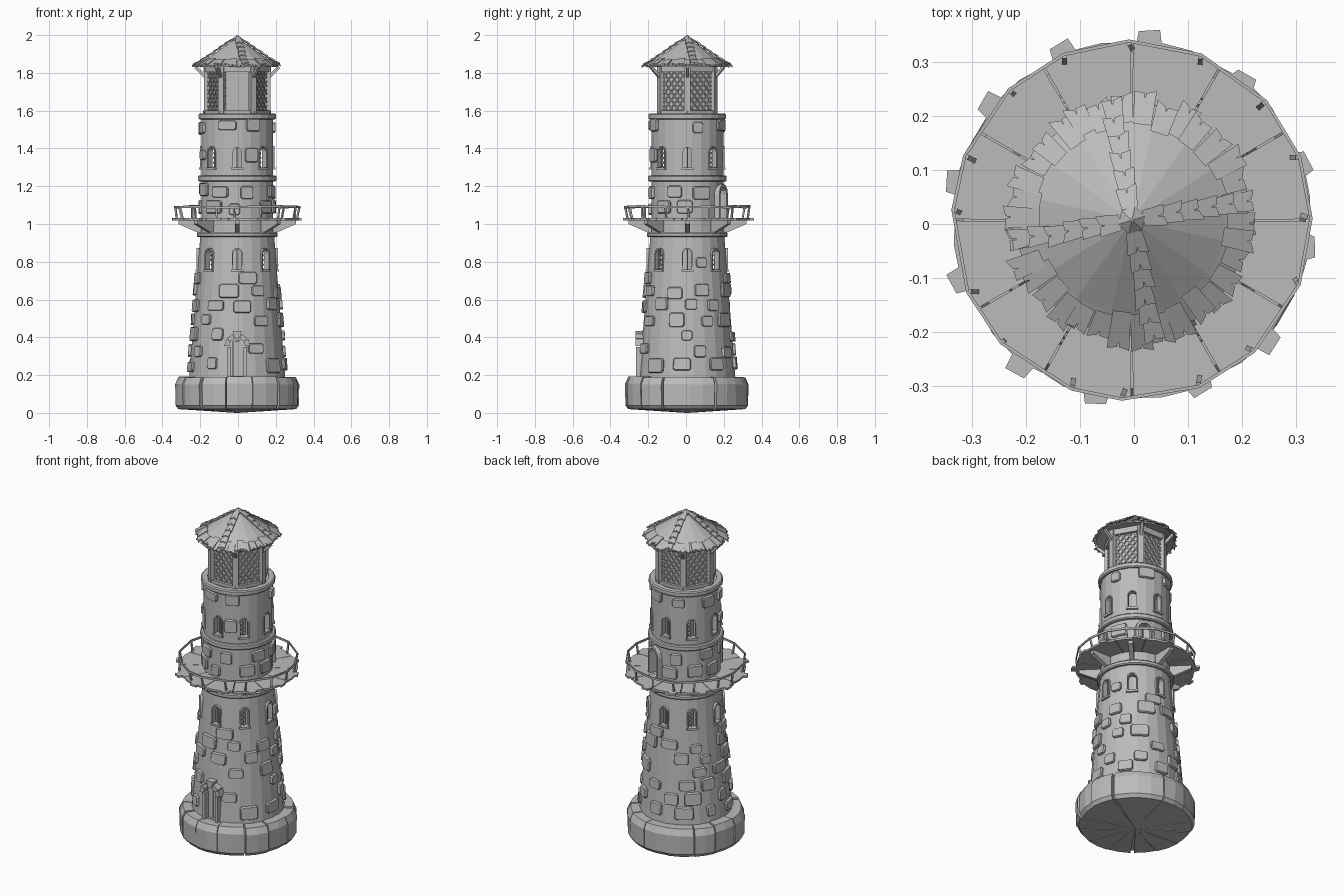
import bpy, bmesh, math, random
from math import sin, cos, pi, radians
from mathutils import Vector

if "Cube" in bpy.data.objects:
    bpy.data.objects.remove(bpy.data.objects["Cube"])

random.seed(7)
rnd = random.uniform
AXIS = (-0.004, 0.007, 0)
stone = bpy.data.materials.new("grey stone")
stone.diffuse_color = (0.5, 0.5, 0.5, 1)
stone.use_nodes = True
stone.node_tree.nodes["Principled BSDF"].inputs["Base Color"].default_value = stone.diffuse_color


def finish(name, bm):
    bmesh.ops.recalc_face_normals(bm, faces=bm.faces[:])
    me = bpy.data.meshes.new(name)
    bm.to_mesh(me)
    bm.free()
    me.materials.append(stone)
    ob = bpy.data.objects.new(name, me)
    ob.location = AXIS
    bpy.context.collection.objects.link(ob)
    return ob


def pt(a, u, d, z):
    """Point at distance d along direction a, shifted u sideways."""
    return Vector((cos(a) * d - sin(a) * u, sin(a) * d + cos(a) * u, z))


def loft(bm, rings, loop=False):
    rows = [[bm.verts.new(p) for p in r] for r in rings]
    n = len(rows[0])
    for i in range(len(rows) if loop else len(rows) - 1):
        a, b = rows[i], rows[(i + 1) % len(rows)]
        for j in range(n):
            bm.faces.new((a[j], a[(j + 1) % n], b[(j + 1) % n], b[j]))
    if not loop:
        bm.faces.new(rows[0])
        bm.faces.new(rows[-1])


def revolve(bm, prof, n, off=0.0):
    """Closed (r, z) profile turned around the axis."""
    loft(bm, [[pt(off + 2 * pi * i / n, 0, r, z) for r, z in prof] for i in range(n)], True)


def box(bm, a, u0, u1, d0, d1, z0, z1):
    loft(bm, [[pt(a, u, d0, z), pt(a, u, d1, z), pt(a, v, d1, z), pt(a, v, d0, z)]
              for z, u, v in ((z0, u0, u1), (z1, u0, u1))])


def beam(bm, p, q, w):
    """Square bar between two points."""
    d = (q - p).normalized()
    s = d.cross(Vector((0, 0, 1)))
    s = s.normalized() if s.length > 0.01 else Vector((1, 0, 0))
    t = d.cross(s)
    loft(bm, [[c + (s * i + t * j) * w / 2 for i, j in ((-1, -1), (1, -1), (1, 1), (-1, 1))]
              for c in (p, q)])


def arch(hw, z0, z1):
    """Outline of an arched opening as (u, z)."""
    return [(-hw, z0)] + [(-hw * cos(t * pi / 6), z1 - hw + hw * sin(t * pi / 6))
                          for t in range(7)] + [(hw, z0)]


def arch_frame(bm, a, hw, z0, z1, w, d0, d1):
    inn, out = arch(hw, z0, z1), arch(hw + w, z0, z1 + w)
    loft(bm, [[pt(a, p[0], d0, p[1]), pt(a, q[0], d0, q[1]),
               pt(a, q[0], d1, q[1]), pt(a, p[0], d1, p[1])] for p, q in zip(inn, out)])


def wall_r(z):
    return 0.257 - (z - 0.18) * 0.079 if z < 0.94 else 0.192


# foundation: ring of cut stones around a core
bm = bmesh.new()
revolve(bm, [(0.002, 0.03), (0.3, 0.03), (0.3, 0.175), (0.002, 0.175)], 24)
N = 14
for i in range(N):
    a0, a1 = 2 * pi * i / N + rnd(0, .08) + .012, 2 * pi * (i + 1) / N + rnd(0, .08) - .004
    k, h = rnd(-.006, .003), rnd(-.006, .002)
    prof = [(.005, 0), (.312 + k, .02), (.327 + k, .04), (.329 + k, .155 + h),
            (.312 + k, .192 + h), (.005, .192 + h)]
    loft(bm, [[pt(a0 + (a1 - a0) * t / 2, 0, r, z) for r, z in prof] for t in range(3)])
finish("foundation_stones", bm)

# tower wall: hollow shell with arched openings
bm = bmesh.new()
revolve(bm, [(.257, .18), (.197, .94), (.192, .96), (.192, 1.575),
             (.165, 1.575), (.165, .96), (.168, .94), (.225, .18)], 24, pi / 24)
wall = finish("tower_wall", bm)
WINDOWS = [(radians(45 * k - 90), z) for k in range(8) for z in (.76, 1.30)]
DOOR, EXIT = radians(-90), radians(65)
openings = [(a, .026, z, z + .11) for a, z in WINDOWS]
openings += [(DOOR, .042, .195, .385), (EXIT, .045, 1.032, 1.2)]
bm = bmesh.new()
for a, hw, z0, z1 in openings:
    loft(bm, [[pt(a, u, d, z) for u, z in arch(hw, z0, z1)] for d in (.12, .32)])
cutter = finish("opening_cutter", bm)
cutter.hide_render = True
cutter.hide_viewport = True
mod = wall.modifiers.new("openings", 'BOOLEAN')
mod.object = cutter
mod.solver = 'EXACT'

# inner stair column
bm = bmesh.new()
revolve(bm, [(.002, .18), (.045, .18), (.045, 1.57), (.002, 1.57)], 12)
finish("stair_column", bm)

# window frames, with lattice in some of them
bm = bmesh.new()
for k, (a, z) in enumerate(WINDOWS):
    r = wall_r(z)
    arch_frame(bm, a, .022, z, z + .106, .007, r - .03, r + .004)
    box(bm, a, -.032, .032, r - .03, r + .01, z - .012, z)
    if (k // 2) % 2 == 0:
        box(bm, a, -.003, .003, r - .02, r - .013, z, z + .105)
    elif (k // 2) % 4 == 1:
        for j in range(4):
            beam(bm, pt(a, -.024, r - .015, z + .025 * j), pt(a, .0, r - .015, z + .025 * j + .025), .004)
            beam(bm, pt(a, -.024, r - .015, z + .025 * j + .025), pt(a, .0, r - .015, z + .025 * j), .004)
finish("window_frames", bm)

# entrance: plank door, jambs, arch stones
bm = bmesh.new()
for j in range(4):
    box(bm, DOOR, -.042 + .021 * j, -.0225 + .021 * j, .225, .236 + .003 * (j % 2), .19, .38)
for s in (-1, 1):
    box(bm, DOOR, s * .034, s * .052, .22, .272, .19, .35)
for j in range(5):
    t0, t1 = pi * j / 5 + .03, pi * (j + 1) / 5 - .03
    ro = .085 if j == 2 else .07
    sec = [(rr * cos(t), .352 + rr * sin(t)) for rr, t in ((.043, t0), (ro, t0), (ro, t1), (.043, t1))]
    loft(bm, [[pt(DOOR, u, d, z) for u, z in sec] for d in (.22, .275)])
finish("entrance_door", bm)

# balcony exit frame
bm = bmesh.new()
arch_frame(bm, EXIT, .038, 1.032, 1.195, .016, .165, .212)
finish("balcony_exit_frame", bm)

# stone bands
bm = bmesh.new()
for r, z0, z1 in ((.215, .93, .957), (.21, 1.225, 1.257), (.206, 1.553, 1.585)):
    b = .006
    revolve(bm, [(.17, z0), (r - b, z0), (r, z0 + b), (r, z1 - b), (r - b, z1), (.17, z1)], 24, pi / 24)
revolve(bm, [(.002, 1.56), (.19, 1.56), (.19, 1.58), (.002, 1.58)], 24, pi / 24)
finish("stone_bands", bm)

# raised wall stones, scattered in rows and kept clear of openings
bm = bmesh.new()


def wall_stone(a, z, w, h):
    rings = []
    for d, g in ((-.015, 1), (.008, 1), (.014, .9)):
        w2, h2, c = w / 2 * g, h / 2 * g, .009
        o = [(-w2, -h2 + c), (-w2 + c, -h2), (0, -h2), (w2 - c, -h2), (w2, -h2 + c),
             (w2, h2 - c), (w2 - c, h2), (0, h2), (-w2 + c, h2), (-w2, h2 - c)]
        rings.append([pt(a + u / wall_r(z), 0, wall_r(z + v) + d, z + v) for u, v in o])
    loft(bm, rings)


for z0, z1, rows in ((.215, .92, 9), (1.045, 1.22, 2), (1.265, 1.55, 4)):
    step = (z1 - z0) / rows
    for i in range(rows):
        n = 9 if z0 < 1 else 8
        for j in range(n):
            a = 2 * pi * (j + .5 * (i % 2) + rnd(-.17, .17)) / n
            z = z0 + step * (i + .5) + rnd(-.012, .012)
            w, h = rnd(.05, .105), rnd(.05, .078)
            blocked = any(abs((a - b + pi) % (2 * pi) - pi) * wall_r(z) < hw + w / 2 + .012
                          and lo - h / 2 - .01 < z < hi + h / 2 + .02 for b, hw, lo, hi in openings)
            if not blocked and rnd(0, 1) < .9 and z + h / 2 < z1 + .01:
                wall_stone(a, z, w, h)
finish("wall_stones", bm)

# balcony deck: plank sectors with ragged outer edges
bm = bmesh.new()
N = 12
for i in range(N):
    a0, a1 = 2 * pi * i / N + .006, 2 * pi * (i + 1) / N - .006
    tip = rnd(.345, .362)
    am = a0 + (a1 - a0) * rnd(.45, .7)
    edge = [(a0, .18), (a0, .328), ((a0 + am) / 2, .333), (am, .333), (am + .02, tip),
            (am + .13, tip - .006), (am + .14, .33), (a1, .328), (a1, .18), ((a0 + a1) / 2, .18)]
    if am + .14 > a1:
        edge[4:7] = [(am + .01, tip), (a1 - .01, tip - .006), (a1 - .005, .33)]
    loft(bm, [[pt(a, 0, r, z) for a, r in edge] for z in (1.019, 1.031)])
finish("balcony_deck", bm)

# brackets under the deck
bm = bmesh.new()
sec = [(.18, .955), (.21, .955), (.312, 1.0), (.312, 1.022), (.18, 1.022)]
for i in range(8):
    loft(bm, [[pt(pi / 4 * i, u, d, z) for d, z in sec] for u in (-.013, .013)])
finish("balcony_brackets", bm)

# railing
bm = bmesh.new()
N = 16
tops = [pt(2 * pi * i / N + rnd(-.06, .06), 0, .329, 1.09 + rnd(-.005, .006)) for i in range(N)]
for i, p in enumerate(tops):
    foot = Vector((p.x * .97, p.y * .97, 1.025)) + Vector((rnd(-.006, .006), rnd(-.006, .006), 0))
    beam(bm, foot, p, .009)
    q = tops[(i + 1) % N]
    dz = Vector((0, 0, .006))
    n = Vector((p.x, p.y, 0)).normalized() * .006
    m = Vector((q.x, q.y, 0)).normalized() * .006
    loft(bm, [[c - dz, c - dz + k, c + dz + k, c + dz] for c, k in ((p, n), (q, m))])
finish("balcony_railing", bm)

# lantern room: six posts, panes and diagonal lattice
bm, panes, bars = bmesh.new(), bmesh.new(), bmesh.new()
revolve(bm, [(.13, 1.58), (.18, 1.58), (.18, 1.6), (.13, 1.6)], 6)
revolve(bm, [(.13, 1.805), (.178, 1.805), (.178, 1.84), (.13, 1.84)], 6)
revolve(panes, [(.002, 1.585), (.158, 1.585), (.158, 1.83), (.002, 1.83)], 6)
for i in range(6):
    a = pi / 3 * i
    box(bm, a, -.017, .017, .145, .176, 1.58, 1.84)
    beam(bm, pt(a, 0, .165, 1.775), pt(a, 0, .222, 1.832), .016)
    f, hw, z0, z1, d = a + pi / 6, .075, 1.6, 1.806, .141
    for s in (-1, 1):
        for k in range(-2, 8):
            c = z0 - hw + .043 * k + .02
            lo, hi = max(-hw, (z0 - c) / 1.2 - hw), min(hw, (z1 - c) / 1.2 - hw)
            if hi - lo > .01:
                beam(bars, pt(f, s * lo, d, c + 1.2 * (lo + hw)), pt(f, s * hi, d, c + 1.2 * (hi + hw)), .006)
finish("lantern_frame", bm)
finish("lantern_panes", panes)
finish("lantern_lattice", bars)


# roof cone
def roof_z(r):
    return 1.986 - r * .68 if r < .175 else 1.867 - (r - .175) * .6


bm = bmesh.new()
revolve(bm, [(.002, 1.986), (.175, 1.867), (.218, 1.84), (.218, 1.832), (.16, 1.845), (.002, 1.845)], 16, .17)
finish("roof_cone", bm)

# ragged eave shingles and four ridge strips
bm = bmesh.new()


def shingle(a, r0, r1, w0, w1, lift, skew=0.0):
    o = [(-w0, r0), (w0, r0), (w1, r1 + skew), (w1 * .1, r1 - .004), (0, r1 - .014),
         (-w1 * .1, r1 - .004), (-w1, r1 - skew)]
    loft(bm, [[pt(a, u, r, roof_z(r) + lift * (.5 + .5 * (r - r0) / (r1 - r0)) + t) for u, r in o]
              for t in (-.004, .004)])


for i in range(34):
    shingle(2 * pi * i / 34 + rnd(-.03, .03), rnd(.168, .182), rnd(.222, .243), .017, .021,
            .005 + .004 * (i % 2), rnd(-.005, .005))
for k in range(4):
    for j in range(6):
        r = .022 + .033 * j
        shingle(radians(10 + 90 * k) + rnd(-.02, .02), r, r + .042, .015, .02, .014, rnd(-.004, .004))
finish("roof_shingles", bm)

# finial
bm = bmesh.new()
loft(bm, [[pt(pi / 3 * i + .3, 0, r, z) for i in range(6)] for r, z in ((.026, 1.965), (.026, 1.982), (.003, 2.0))])
finish("roof_finial", bm)
